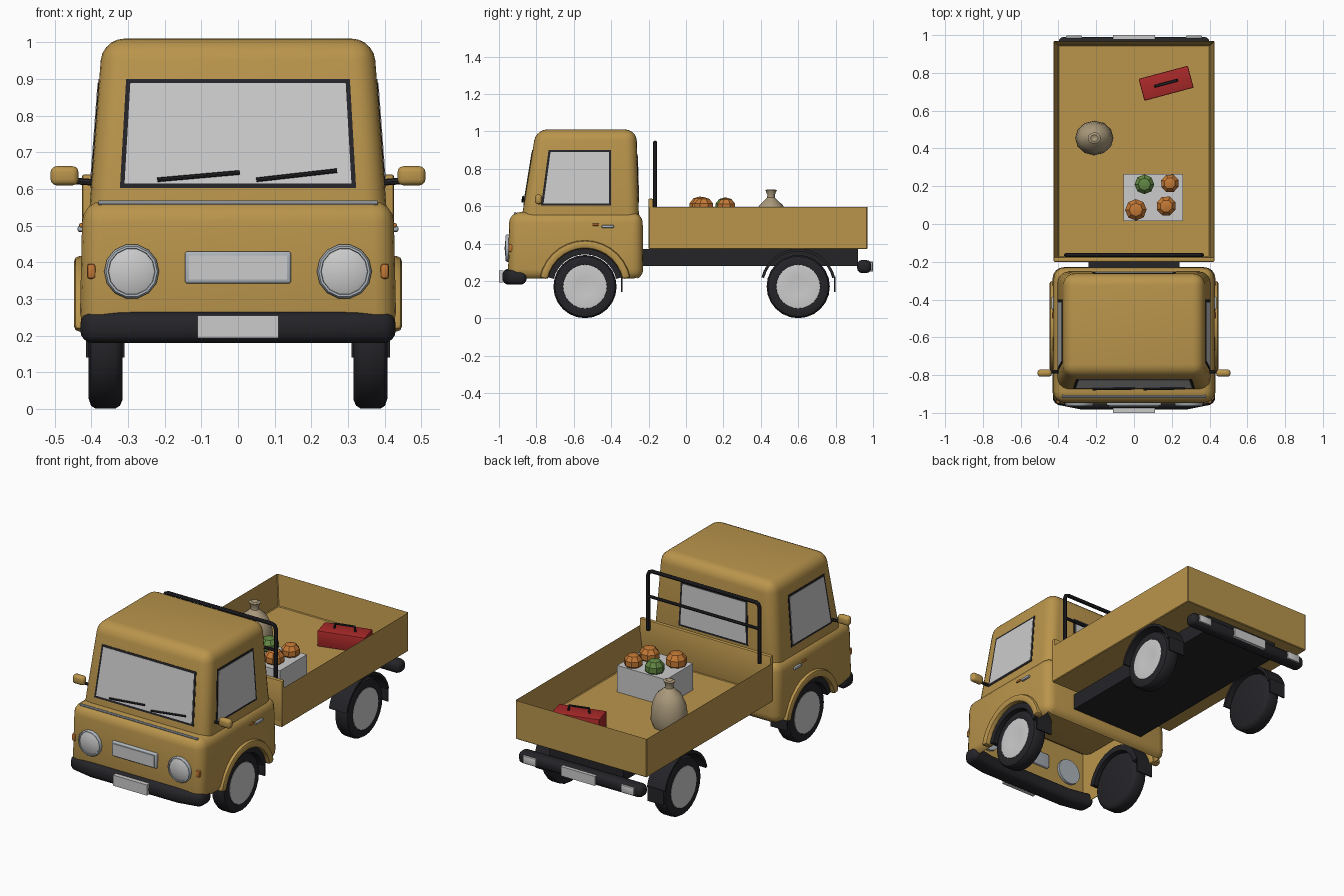
import bpy, bmesh
from math import pi, sin, cos, radians
from mathutils import Vector, Matrix

if "Cube" in bpy.data.objects:
    bpy.data.objects.remove(bpy.data.objects["Cube"])


def paint(name, *rgb):
    m = bpy.data.materials.new(name)
    m.diffuse_color = (*rgb, 1)
    m.use_nodes = True
    m.node_tree.nodes["Principled BSDF"].inputs["Base Color"].default_value = m.diffuse_color
    return m


OCHRE = paint("ochre", .49, .3, .072)
DARK = paint("dark", .018, .018, .022)
CHROME = paint("chrome", .42, .46, .5)
ORANGE = paint("orange", .55, .19, .035)
GREEN = paint("green", .12, .24, .055)
RED = paint("red", .4, .022, .022)
SACK = paint("sack", .4, .32, .2)


def finish(name, bm, mat=None, bevel=0, seg=3, angle=35):
    bmesh.ops.recalc_face_normals(bm, faces=bm.faces)
    me = bpy.data.meshes.new(name)
    bm.to_mesh(me)
    bm.free()
    o = bpy.data.objects.new(name, me)
    bpy.context.collection.objects.link(o)
    if mat:
        me.materials.append(mat)
    if bevel:
        b = o.modifiers.new("bevel", 'BEVEL')
        b.width, b.segments = bevel, seg
    bake(o, angle)
    return o


def bake(o, angle=35):
    bpy.ops.object.select_all(action='DESELECT')
    o.select_set(True)
    bpy.context.view_layer.objects.active = o
    bpy.ops.object.convert(target='MESH')
    if angle:
        bpy.ops.object.shade_smooth_by_angle(angle=radians(angle))


def slab(name, low, high, mat=None, bevel=0, seg=3, angle=35):
    """Solid between two four-point loops."""
    bm = bmesh.new()
    a = [bm.verts.new(p) for p in low]
    b = [bm.verts.new(p) for p in high]
    bm.faces.new(a)
    bm.faces.new(b)
    for i in range(4):
        j = (i + 1) % 4
        bm.faces.new((a[i], a[j], b[j], b[i]))
    return finish(name, bm, mat, bevel, seg, angle)


def rect(x0, x1, y0, y1, z):
    return [(x0, y0, z), (x1, y0, z), (x1, y1, z), (x0, y1, z)]


def box(name, x0, x1, y0, y1, z0, z1, mat=None, bevel=0, seg=3):
    return slab(name, rect(x0, x1, y0, y1, z0), rect(x0, x1, y0, y1, z1), mat, bevel, seg)


def lathe(name, prof, n, mat=None, M=Matrix(), angle=35):
    """Revolve (radius, height) points round z, then transform."""
    bm = bmesh.new()
    rings = [[bm.verts.new((r * cos(2 * pi * k / n), r * sin(2 * pi * k / n), h))
              for k in range(n)] for r, h in prof]
    for a, b in zip(rings, rings[1:]):
        for k in range(n):
            j = (k + 1) % n
            bm.faces.new((a[k], a[j], b[j], b[k]))
    bmesh.ops.remove_doubles(bm, verts=bm.verts, dist=1e-5)
    bm.transform(M)
    return finish(name, bm, mat, angle=angle)


def tube(name, pts, r, mat):
    cu = bpy.data.curves.new(name, 'CURVE')
    cu.dimensions, cu.bevel_depth, cu.bevel_resolution, cu.use_fill_caps = '3D', r, 2, True
    sp = cu.splines.new('POLY')
    sp.points.add(len(pts) - 1)
    for p, q in zip(sp.points, pts):
        p.co = (*q, 1)
    o = bpy.data.objects.new(name, cu)
    bpy.context.collection.objects.link(o)
    cu.materials.append(mat)
    bake(o)


def arch(name, cy, r0, r1, x0, x1, a0, mat, bevel=0):
    """Half ring over a wheel."""
    bm, n = bmesh.new(), 14
    rings = []
    for k in range(n + 1):
        a = radians(a0 + (180 - 2 * a0) * k / n)
        rings.append([bm.verts.new((x, cy + r * cos(a), .17 + r * sin(a)))
                      for x, r in ((x0, r0), (x1, r0), (x1, r1), (x0, r1))])
    for a, b in zip(rings, rings[1:]):
        for i in range(4):
            j = (i + 1) % 4
            bm.faces.new((a[i], a[j], b[j], b[i]))
    bm.faces.new(rings[0])
    bm.faces.new(rings[-1])
    finish(name, bm, mat, bevel, 2)


def window(name, pts):
    """Dark frame with a lighter pane on it; pts run anticlockwise from outside."""
    pts = [Vector(p) for p in pts]
    n = (pts[1] - pts[0]).cross(pts[3] - pts[0]).normalized()
    slab(name + "_frame", [p - n * .01 for p in pts], [p + n * .002 for p in pts], DARK)
    inner = []
    for i, p in enumerate(pts):
        inner.append(p + ((pts[i - 1] - p).normalized() + (pts[(i + 1) % 4] - p).normalized()) * .012)
    slab(name + "_glass", [p - n * .005 for p in inner], [p + n * .004 for p in inner])


# cab: hollow lower body with wheel openings, tapered upper body
lower = slab("cab_lower", rect(-.432, .432, -.952, -.228, .205),
             rect(-.424, .424, -.945, -.232, .568), OCHRE, .058, 4)
hollow = box("cutter_inside", -.4, .4, -.915, -.26, .1, .53)
well = lathe("cutter_wells", [(0, -.6), (.203, -.6), (.203, .6), (0, .6)], 32, None,
             Matrix.Translation((0, -.54, .17)) @ Matrix.Rotation(pi / 2, 4, 'Y'))
for c in (hollow, well):
    c.hide_render = True
    m = lower.modifiers.new("cut", 'BOOLEAN')
    m.operation, m.object = 'DIFFERENCE', c
bake(lower)
for c in (hollow, well):
    bpy.data.objects.remove(c)
slab("cab_upper", rect(-.41, .41, -.888, -.25, .48), rect(-.37, .37, -.802, -.265, 1.01), OCHRE, .06, 5)


def fy(z): return -.888 + .086 * (z - .48) / .53
def sx(z): return .41 - .04 * (z - .48) / .53
def by(z): return -.25 - .015 * (z - .48) / .53


# windows
lo, hi = .603, .9
window("windscreen", [(-.322, fy(lo), lo), (.322, fy(lo), lo), (.305, fy(hi), hi), (-.305, fy(hi), hi)])
window("rear_window", [(.225, by(.62), .62), (-.225, by(.62), .62), (-.215, by(.88), .88), (.215, by(.88), .88)])
window("right_window", [(sx(lo), -.775, lo), (sx(lo), -.4, lo), (sx(hi), -.4, hi), (sx(hi), -.735, hi)])
window("left_window", [(-sx(lo), -.4, lo), (-sx(lo), -.775, lo), (-sx(hi), -.735, hi), (-sx(hi), -.4, hi)])
for x0, x1, z1 in ((-.22, .005, .645), (.05, .27, .65)):
    tube("wiper", [(x0, fy(.625) - .01, .625), (x1, fy(z1) - .01, z1)], .006, DARK)

# front trim
tube("chrome_strip", [(-.38, -.913, .562), (.38, -.913, .562)], .007, CHROME)
box("grille_frame", -.145, .145, -.962, -.9, .342, .43, CHROME, .008)
box("grille", -.133, .133, -.966, -.94, .353, .419)
box("front_plate", -.11, .11, -1, -.975, .193, .255)
to_front = Matrix.Rotation(pi / 2, 4, 'X')

# front bumper, swept back at the ends
bumper = box("front_bumper", -.43, .43, -.982, -.875, .18, .265, DARK, .034, 4)
bm = bmesh.new()
bm.from_mesh(bumper.data)
for x in (-.28, .28):
    bmesh.ops.bisect_plane(bm, geom=bm.verts[:] + bm.edges[:] + bm.faces[:], plane_co=(x, 0, 0), plane_no=(1, 0, 0))
for v in bm.verts:
    v.co.y += .2 * max(0, abs(v.co.x) - .281)
bm.to_mesh(bumper.data)
bm.free()

# bed
bm = bmesh.new()
bmesh.ops.create_cube(bm, size=1, matrix=Matrix.Translation((0, .385, .485)) @ Matrix.Diagonal((.85, 1.17, .23, 1)))
top = max(bm.faces, key=lambda f: f.calc_center_median().z)
bmesh.ops.inset_region(bm, faces=[top], thickness=.024, use_even_offset=True)
for v in top.verts:
    v.co.z = .42
finish("cargo_bed", bm, OCHRE, .004, 1, 30)
box("bed_headboard", -.425, .425, -.201, -.176, .4, .64, OCHRE, .006, 2)
box("chassis", -.24, .24, -.25, .92, .28, .372, DARK)
corner = [(.36, .59), (.36, .915), (.353, .933), (.335, .94)]
tube("roll_bar", [(-x, -.165, z) for x, z in corner] + [(x, -.165, z) for x, z in corner[::-1]], .011, DARK)
tube("roll_bar_rail", [(-.36, -.165, .79), (.36, -.165, .79)], .009, DARK)
box("rear_bumper", -.4, .4, .915, .99, .242, .312, DARK, .026, 3)
box("rear_plate", -.11, .11, .98, 1, .25, .305)

# paired parts
for s in (-1, 1):
    def sbox(name, x0, x1, *rest):
        return box(name, *sorted((s * x0, s * x1)), *rest)

    lathe("headlight_ring", [(0, .9), (.075, .9), (.075, .957), (.07, .964), (.064, .964), (.062, .955)], 14, CHROME,
          Matrix.Translation((s * .29, 0, .375)) @ to_front)
    lathe("headlight_lens", [(.064, .958), (.045, .966), (0, .97)], 14, None,
          Matrix.Translation((s * .29, 0, .375)) @ to_front)
    sbox("front_indicator", .388, .412, -.95, -.915, .355, .396, ORANGE, .008, 2)
    sbox("side_indicator", .415, .433, -.5, -.465, .495, .507, ORANGE, .004, 2)
    sbox("door_handle", .415, .438, -.452, -.385, .483, .499, CHROME, .006, 2)
    tube("mirror_arm", [(s * .38, -.78, .617), (s * .45, -.785, .622)], .009, DARK)
    sbox("mirror", .435, .511, -.808, -.77, .61, .662, OCHRE, .016, 3)
    sbox("rear_light", .275, .36, .975, .997, .256, .3, None, .004, 2)
    arch("front_fender", -.54, .203, .247, s * .39, s * .447, 11, OCHRE, .014)
    for end, cy, r0, r1 in (("front", -.54, .172, .206), ("rear", .6, .188, .203)):
        # tyre, hub, dark mudguard and flap
        M = Matrix.Translation((0, cy, .17)) @ Matrix.Rotation(s * pi / 2, 4, 'Y')
        lathe(end + "_tyre", [(0, .318), (.145, .315), (.161, .322), (.169, .335), (.169, .388), (.161, .401),
                              (.14, .408), (.118, .405), (.114, .39), (0, .39)], 24, DARK, M)
        lathe(end + "_hub", [(.118, .39), (.117, .406), (.108, .408), (.05, .402), (0, .4)], 24, None, M)
        arch(end + "_mudguard", cy, r0, r1, s * .305, s * .42, 14, DARK)
        sbox(end + "_mud_flap", .31, .415, cy + .192, cy + .2, .14, .225, DARK)

# crate with fruit
box("crate", -.055, .26, .015, .265, .42, .575)
for i, (x, y, r, m) in enumerate(((.055, .21, .055, GREEN), (.19, .215, .052, ORANGE),
                                  (.01, .075, .06, ORANGE), (.17, .095, .056, ORANGE))):
    prof = [(r * sin(pi * k / 5), -.9 * r * cos(pi * k / 5)) for k in range(6)]
    lathe("fruit", prof, 8, m, Matrix.Translation((x, y, .598)) @ Matrix.Rotation(i * .4, 4, 'Z'))

# sack tied at the neck
lathe("sack", [(0, .42), (.09, .42), (.102, .45), (.1, .51), (.092, .56), (.07, .605), (.04, .63), (.024, .645),
               (.022, .66), (.034, .685), (.02, .69), (0, .68)], 12, SACK,
      Matrix.Translation((-.21, .455, 0)) @ Matrix.Diagonal((1, .9, 1, 1)))

# toolbox, turned on the bed floor
T = Matrix.Translation((.17, .745, 0)) @ Matrix.Rotation(radians(15), 4, 'Z')
tool = box("toolbox", -.135, .135, -.06, .06, .42, .512, RED, .006, 2)
tool.data.transform(T)
tube("toolbox_handle", [T @ Vector(p) for p in ((-.06, 0, .505), (-.055, 0, .54), (.055, 0, .54), (.06, 0, .505))],
     .007, DARK)
